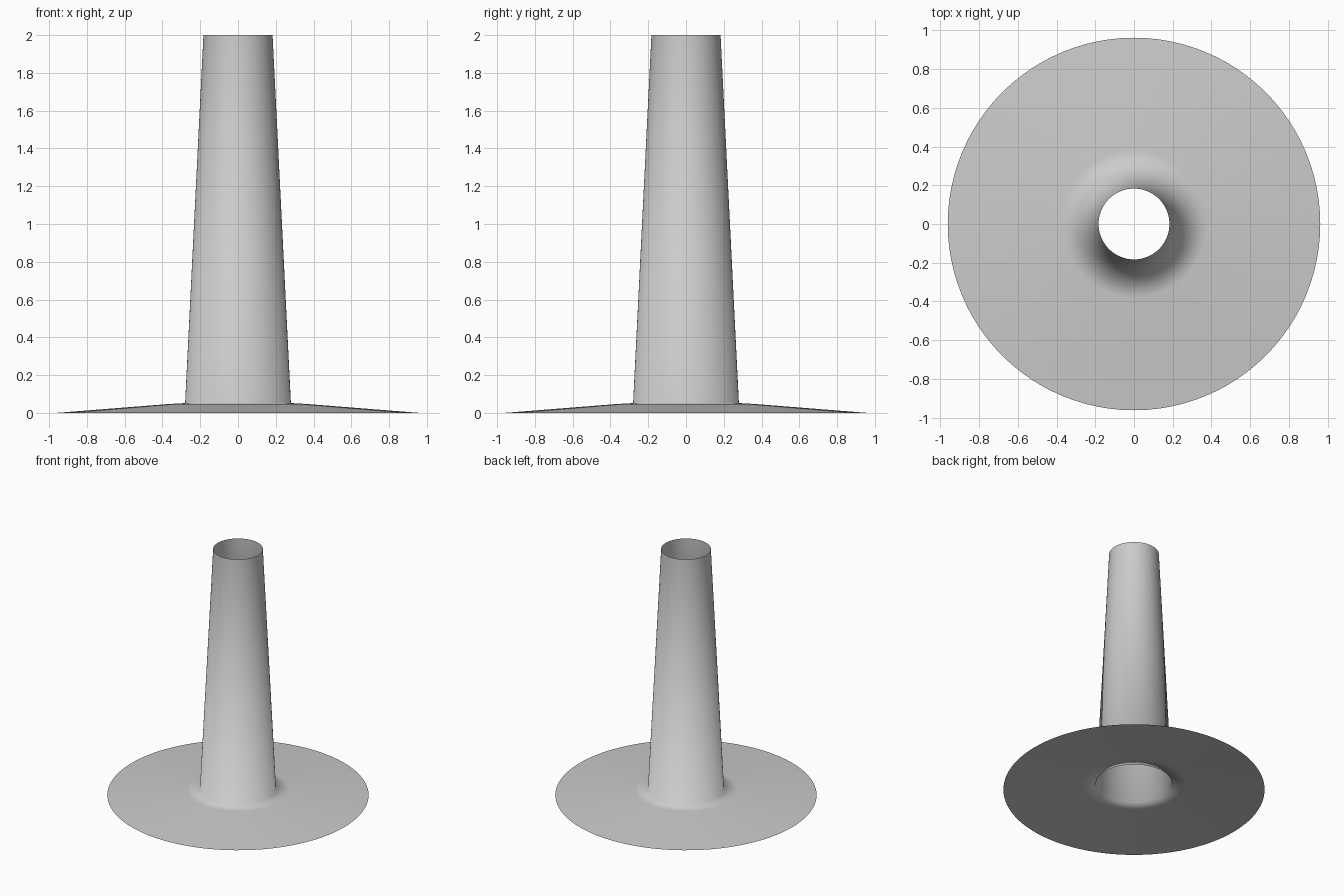
import bpy, bmesh, math

if "Cube" in bpy.data.objects:
    bpy.data.objects.remove(bpy.data.objects["Cube"])

SIDES = 96


def lathe(name, profile):
    """Open single-sheet surface of revolution around z."""
    bm = bmesh.new()
    rings = []
    for r, z in profile:
        rings.append([bm.verts.new((r * math.cos(2 * math.pi * i / SIDES),
                                    r * math.sin(2 * math.pi * i / SIDES), z))
                      for i in range(SIDES)])
    for low, high in zip(rings, rings[1:]):
        for i in range(SIDES):
            j = (i + 1) % SIDES
            bm.faces.new((low[i], low[j], high[j], high[i])).smooth = True
    mesh = bpy.data.meshes.new(name)
    bm.to_mesh(mesh)
    bm.free()
    obj = bpy.data.objects.new(name, mesh)
    bpy.context.collection.objects.link(obj)
    return obj


# Shallow sloping flange running continuously into a tapered open tube
lathe("flanged_tapered_pipe", [
    (0.962, 0.0),    # flange rim
    (0.38, 0.046),   # flange shoulder
    (0.28, 0.052),   # foot of the tube
    (0.183, 2.0),    # open top
])
